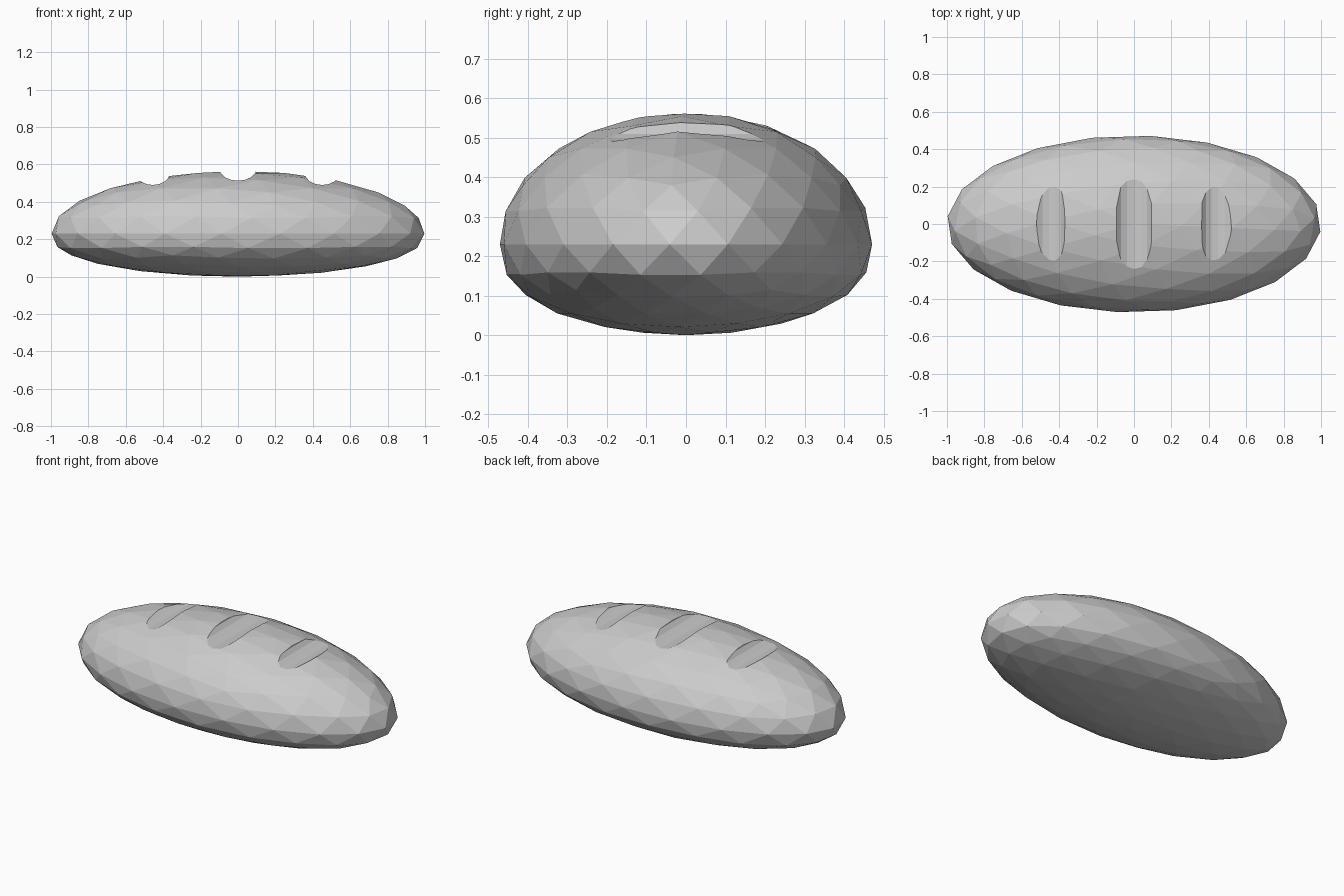
import bpy, bmesh, math
from mathutils import Matrix

old = bpy.data.objects.get("Cube")
if old:
    bpy.data.objects.remove(old, do_unlink=True)

# Crust colour
crust = bpy.data.materials.new("crust_grey")
crust.use_nodes = True
colour = (0.6, 0.6, 0.6, 1)
crust.diffuse_color = colour
crust.node_tree.nodes["Principled BSDF"].inputs["Base Color"].default_value = colour


def make_object(name, bm):
    bmesh.ops.recalc_face_normals(bm, faces=bm.faces[:])
    mesh = bpy.data.meshes.new(name)
    bm.to_mesh(mesh)
    bm.free()
    mesh.materials.append(crust)
    obj = bpy.data.objects.new(name, mesh)
    bpy.context.scene.collection.objects.link(obj)
    return obj


# Loaf: faceted ball, stretched long, domed above and flatter below
MIDDLE, DOME, BELLY = 0.23, 0.335, 0.23
bm = bmesh.new()
bmesh.ops.create_icosphere(bm, subdivisions=3, radius=1)
bmesh.ops.rotate(bm, verts=bm.verts, matrix=Matrix.Rotation(math.radians(-5), 3, 'Z'))
for v in bm.verts:
    x, y, z = v.co
    height = DOME * z if z > 0 else -BELLY * abs(z) ** 0.85
    v.co = (x, y * 0.473, MIDDLE + height)
loaf = make_object("loaf", bm)


# Score marks: shallow oval troughs cut across the top
def score_cutter(x, rim, half_width):
    bm = bmesh.new()
    bmesh.ops.create_cone(bm, cap_ends=True, segments=16, radius1=1, radius2=1, depth=0.9)
    bmesh.ops.rotate(bm, verts=bm.verts, matrix=Matrix.Rotation(math.pi / 2, 3, 'X'))
    bmesh.ops.scale(bm, verts=bm.verts, vec=(half_width, 1, 0.065))
    bmesh.ops.translate(bm, verts=bm.verts, vec=(x, 0, rim))
    cutter = make_object("score_cutter", bm)
    cutter.hide_render = True
    return cutter


bpy.context.view_layer.objects.active = loaf
for x, rim, half_width in ((-0.455, 0.555, 0.09), (0, 0.578, 0.1), (0.45, 0.555, 0.093)):
    cutter = score_cutter(x, rim, half_width)
    cut = loaf.modifiers.new("score", 'BOOLEAN')
    cut.operation = 'DIFFERENCE'
    cut.solver = 'EXACT'
    cut.object = cutter
    bpy.ops.object.modifier_apply(modifier=cut.name)
    bpy.data.objects.remove(cutter, do_unlink=True)
